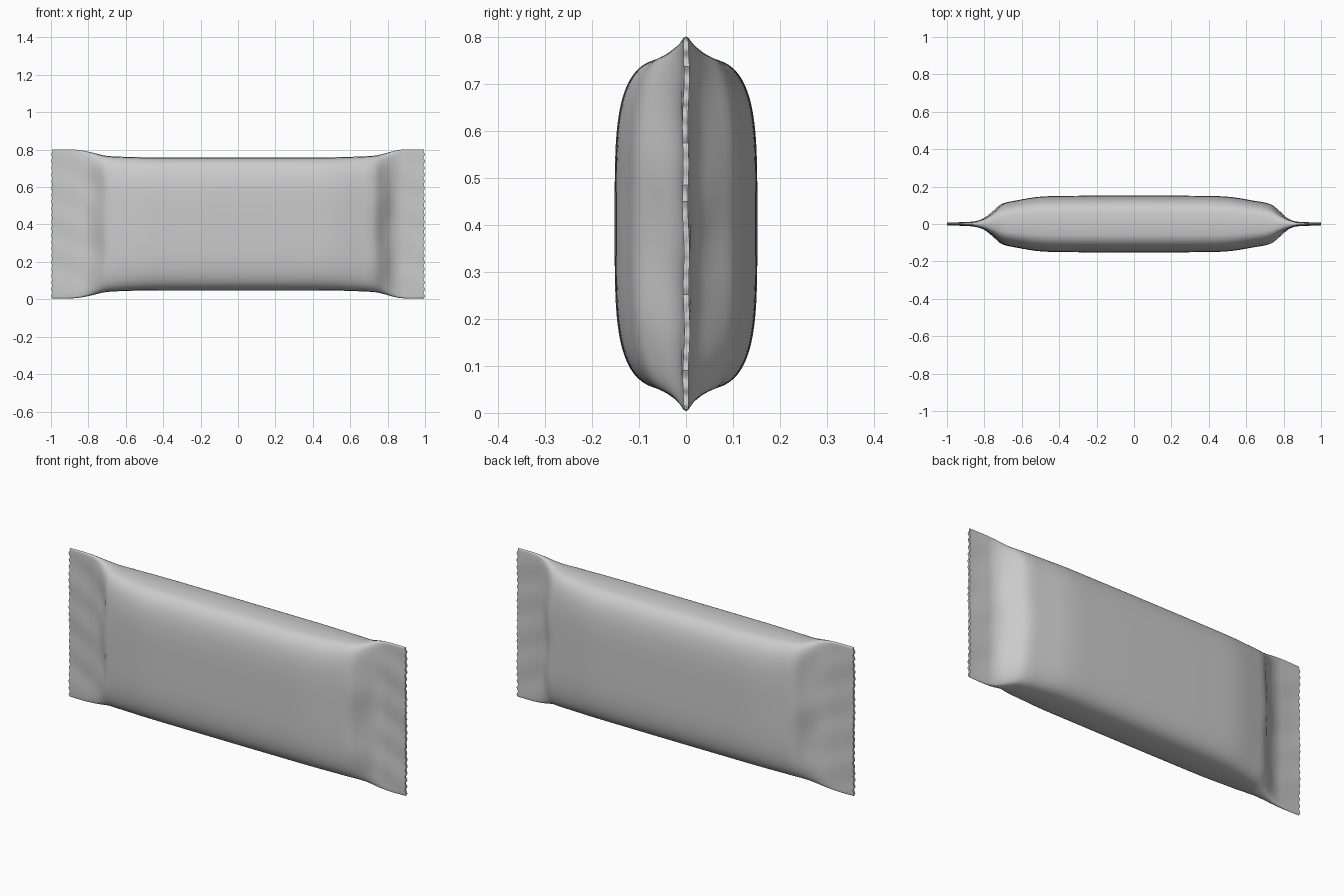
import bpy, bmesh, math
from math import sin, cos, pi, exp

if "Cube" in bpy.data.objects:
    bpy.data.objects.remove(bpy.data.objects["Cube"])

MID_Z = 0.403
SIDE = 90       # points up each face of the wrapper
STATIONS = 130  # cross-sections along the length

# distance from centre, half thickness, half height
PROFILE = [(0, .152, .355), (.3, .151, .355), (.5, .146, .356), (.64, .124, .36),
           (.71, .106, .365), (.75, .072, .374), (.8, .032, .386), (.85, .013, .395),
           (.91, .008, .399), (1, .006, .398)]


def profile(d, k):
    """Smooth curve through one column of the profile."""
    last = len(PROFILE) - 1
    i = max(j for j in range(last) if PROFILE[j][0] <= d or j == 0)

    def slope(j):
        a, b = PROFILE[max(j - 1, 0)], PROFILE[min(j + 1, last)]
        return 0 if j in (0, last) else (b[k] - a[k]) / (b[0] - a[0])
    p, q = PROFILE[i], PROFILE[i + 1]
    w = q[0] - p[0]
    s = min(max((d - p[0]) / w, 0), 1)
    return (p[k] * (1 + 2 * s) * (1 - s) ** 2 + q[k] * s * s * (3 - 2 * s)
            + w * slope(i) * s * (1 - s) ** 2 + w * slope(i + 1) * s * s * (s - 1))


def bump(v, centre, width):
    return exp(-((v - centre) / width) ** 2)


def section(x):
    """Closed ring: front face upward, back face downward."""
    d = abs(x)
    if x > 0:                       # right seal is pinched further out
        d -= .025 * bump(d, .77, .09)
    t, h = profile(d, 1), profile(d, 2)
    seal = min(max((d - .68) / .2, 0), 1)
    power_y = 3.4 - 1.2 * sin(pi * seal) + 2 * seal
    power_z = 4 + 14 * seal ** 2
    ring = []
    for k in range(2 * SIDE):
        back = k > SIDE
        u = (2 * SIDE - k if back else k) / SIDE * 2 - 1
        s = sin(u * pi / 2) * .6 + u * .4
        y = t * max(1 - abs(s) ** power_z, 0) ** (1 / power_y)
        # soft dents where the film gathers into the seal
        y *= 1 - .16 * bump(d, .77, .05) * (.5 + .5 * sin(7 * s + x * 3))
        y = y if back else -y
        # faint ripples in the flat seal
        y += .0025 * seal * sin(9 * s + 16 * x) * cos(5 * s)
        z = MID_Z + h * s
        # pinked edge
        tooth = abs((z / .036) % 1 - .5) * 2
        edge = max((abs(x) - .97) / .03, 0)
        ring.append((x - math.copysign(.009 * tooth * edge, x), y, z))
    return ring


# wrapper film, lofted from end to end
bm = bmesh.new()
rings = [[bm.verts.new(p) for p in section(sin(pi / 2 * (2 * i / STATIONS - 1)) * .5
                                          + (2 * i / STATIONS - 1) * .5)]
         for i in range(STATIONS + 1)]
n = 2 * SIDE
for a, b in zip(rings, rings[1:]):
    for k in range(n):
        bm.faces.new((a[k], b[k], b[(k + 1) % n], a[(k + 1) % n]))
# thin cut edges at both ends
for r in (rings[0], rings[-1]):
    bm.faces.new((r[0], r[1], r[n - 1]))
    bm.faces.new((r[SIDE - 1], r[SIDE], r[SIDE + 1]))
    for k in range(1, SIDE - 1):
        bm.faces.new((r[k], r[k + 1], r[n - k - 1], r[n - k]))
bmesh.ops.recalc_face_normals(bm, faces=bm.faces)
mesh = bpy.data.meshes.new("wrapper")
bm.to_mesh(mesh)
bm.free()
wrapper = bpy.data.objects.new("wrapper", mesh)
bpy.context.collection.objects.link(wrapper)

# plain grey film
film = bpy.data.materials.new("grey film")
film.use_nodes = True
grey = (.6, .6, .6, 1)
film.diffuse_color = grey
film.node_tree.nodes["Principled BSDF"].inputs["Base Color"].default_value = grey
mesh.materials.append(film)

bpy.ops.object.select_all(action='DESELECT')
wrapper.select_set(True)
bpy.context.view_layer.objects.active = wrapper
bpy.ops.object.shade_smooth_by_angle(angle=math.radians(50))
